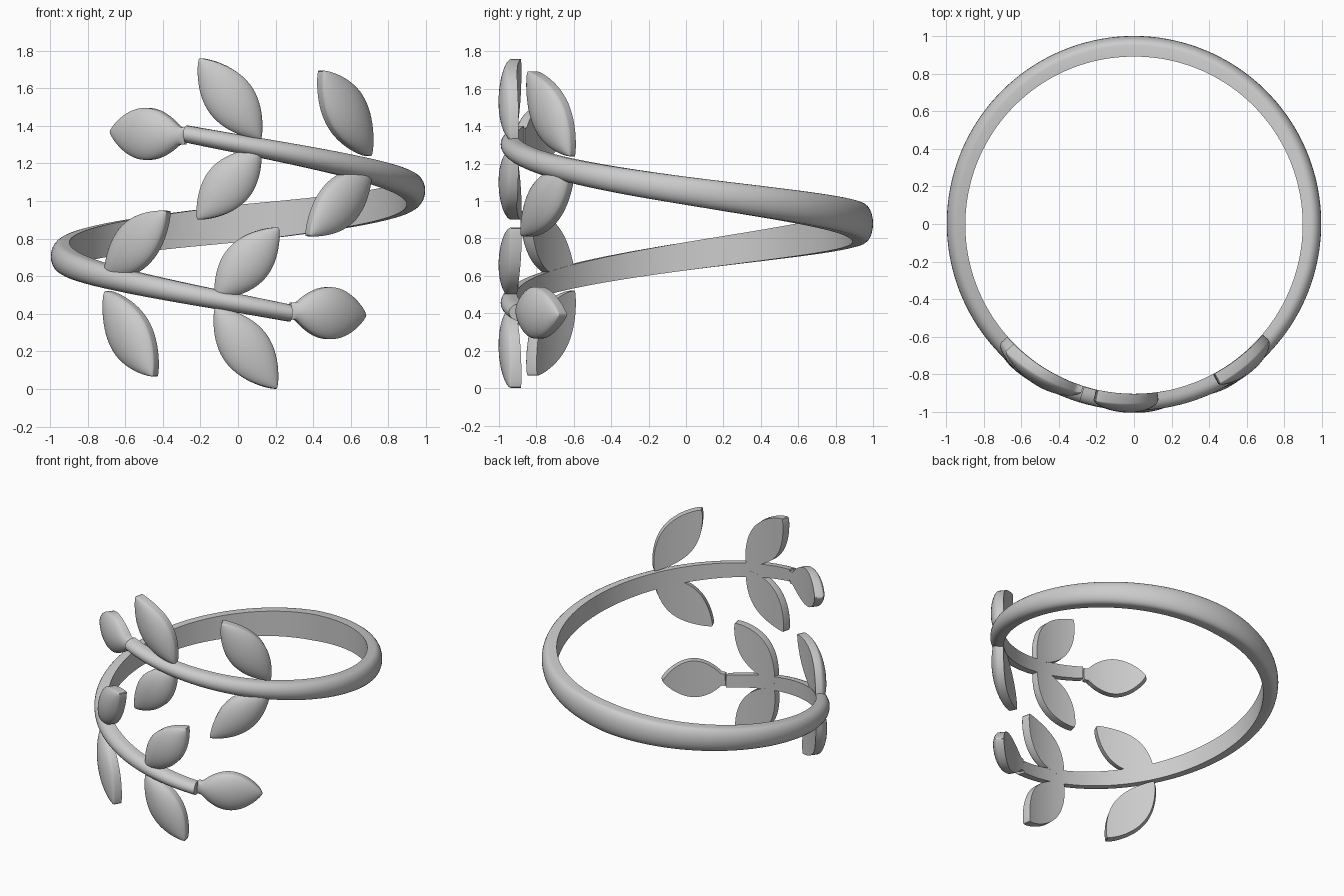
import bpy, bmesh
from math import sin, cos, pi, asin, radians, hypot

if "Cube" in bpy.data.objects:
    bpy.data.objects.remove(bpy.data.objects["Cube"])

MID = 0.88   # height of the half-turn symmetry axis
R = 0.93     # radius used to wrap flat outlines onto the ring


def loft(name, rings):
    """Skin a list of closed cross-sections and cap both ends."""
    bm = bmesh.new()
    vs = [[bm.verts.new(p) for p in ring] for ring in rings]
    n = len(vs[0])
    for a, b in zip(vs, vs[1:]):
        for i in range(n):
            j = (i + 1) % n
            bm.faces.new((a[i], a[j], b[j], b[i]))
    bm.faces.new(vs[0])
    bm.faces.new(vs[-1])
    bmesh.ops.recalc_face_normals(bm, faces=bm.faces)
    me = bpy.data.meshes.new(name)
    bm.to_mesh(me)
    bm.free()
    ob = bpy.data.objects.new(name, me)
    bpy.context.collection.objects.link(ob)
    bpy.ops.object.select_all(action='DESELECT')
    ob.select_set(True)
    bpy.context.view_layer.objects.active = ob
    bpy.ops.object.shade_smooth_by_angle(angle=radians(35))
    return ob


def band():
    """Open spiral band: flat inside, domed outside, tapering to the ends."""
    rings = []
    for k in range(161):
        s = -3.44 + 6.88 * k / 160
        f = abs(s) / 3.44
        z0 = MID + 0.135 * s - 0.037 * sin(s)
        h = 0.1 - 0.054 * f
        r_in, r_edge, r_out = 0.89 + 0.015 * f, 0.95 - 0.02 * f, 1 - 0.01 * f
        section = [(r_in, -h), (r_in, h)]
        for i in range(13):
            a = pi * i / 12
            section.append((r_edge + (r_out - r_edge) * sin(a), h * cos(a)))
        rings.append([(r * sin(s), r * cos(s), z0 + z) for r, z in section])
    loft("spiral_band", rings)


def leaf(name, base, tip, half_w, power, neck, turn):
    """Leaf wrapped on the ring; base and tip are (x, z) in the front view."""
    u0, u1 = R * asin(base[0] / R), R * asin(tip[0] / R)
    z0, z1 = base[1], tip[1]
    length = hypot(u1 - u0, z1 - z0)
    du, dz = (u1 - u0) / length, (z1 - z0) / length
    rings = []
    for k in range(33):
        t = (1 - cos(pi * k / 32)) / 2
        lens = max(sin(pi * t), 0)
        w = max(half_w * lens ** power, neck if t < 0.5 else 0.003)
        edge = 0.94 + 0.02 * t
        dome = (1.003 - edge) * lens ** 0.6
        section = [(-1 + i / 3, 0.903) for i in range(7)]
        for i in range(17):
            a = pi * i / 16
            section.append((cos(a), edge + dome * sin(a) ** 1.3))
        ring = []
        for q, r in section:
            phi = (u0 + du * length * t - dz * w * q) / R
            z = z0 + dz * length * t + du * w * q
            if turn:
                phi, z = -phi, 2 * MID - z
            ring.append((r * sin(phi), -r * cos(phi), z))
        rings.append(ring)
    loft(name, rings)


band()

# Leaves and end bud of the upper stem; the lower stem is the same turned 180 degrees
PARTS = [
    ("middle_leaf_outer", (0.12, 1.325), (-0.20, 1.757), 0.13, 0.8, 0.003),
    ("middle_leaf_inner", (0.12, 1.280), (-0.21, 0.903), 0.125, 0.8, 0.003),
    ("side_leaf_outer", (0.70, 1.240), (0.44, 1.692), 0.13, 0.8, 0.003),
    ("side_leaf_inner", (0.70, 1.175), (0.37, 0.815), 0.125, 0.8, 0.003),
    ("end_bud", (-0.28, 1.345), (-0.66, 1.368), 0.138, 0.75, 0.045),
]
for stem, turn in (("upper", False), ("lower", True)):
    for part, base, tip, half_w, power, neck in PARTS:
        leaf(f"{stem}_{part}", base, tip, half_w, power, neck, turn)
